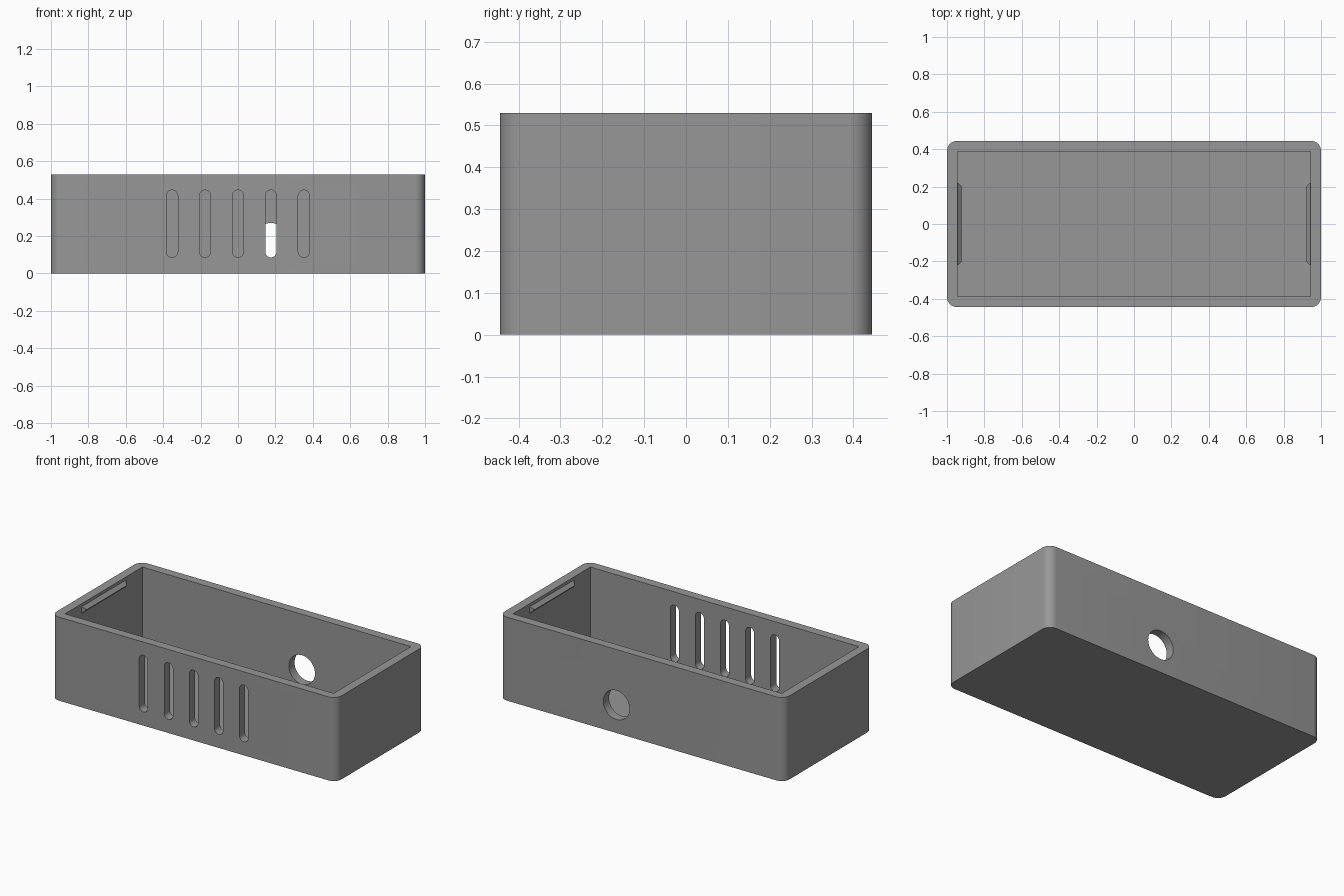
import bpy, bmesh, math

if "Cube" in bpy.data.objects:
    bpy.data.objects.remove(bpy.data.objects["Cube"])

grey = bpy.data.materials.new("plain_grey")
grey.diffuse_color = (0.31, 0.31, 0.31, 1)
grey.use_nodes = True
grey.node_tree.nodes["Principled BSDF"].inputs["Base Color"].default_value = grey.diffuse_color

X, Y, H = 1.0, 0.445, 0.53       # outer half sizes and height
IX, IY, FLOOR = 0.943, 0.388, 0.057   # cavity half sizes and floor thickness


def prism(name, profile, place, depth):
    """Extrude a 2D profile; place(u, v, d) maps it into space."""
    bm = bmesh.new()
    rings = [[bm.verts.new(place(u, v, d)) for u, v in profile] for d in depth]
    bm.faces.new(rings[0])
    bm.faces.new(rings[1])
    n = len(profile)
    for i in range(n):
        j = (i + 1) % n
        bm.faces.new((rings[0][i], rings[0][j], rings[1][j], rings[1][i]))
    bmesh.ops.recalc_face_normals(bm, faces=bm.faces)
    mesh = bpy.data.meshes.new(name)
    bm.to_mesh(mesh)
    bm.free()
    mesh.materials.append(grey)
    ob = bpy.data.objects.new(name, mesh)
    bpy.context.collection.objects.link(ob)
    return ob


def rounded(cx, cy, hx, hy, r, steps):
    """Rounded rectangle outline."""
    pts = []
    for k, (sx, sy) in enumerate(((1, 1), (-1, 1), (-1, -1), (1, -1))):
        for i in range(steps + 1):
            a = math.pi / 2 * (k + i / steps)
            p = (cx + sx * (hx - r) + r * math.cos(a), cy + sy * (hy - r) + r * math.sin(a))
            if not pts or math.dist(p, pts[-1]) > 1e-5:
                pts.append(p)
    if math.dist(pts[0], pts[-1]) < 1e-5:
        pts.pop()
    return pts


def flat(u, v, d):
    return (u, v, d)


def upright(u, v, d):
    return (u, d, v)


# Tray body with rounded vertical corners
body = prism("case_body", rounded(0, 0, X, Y, 0.055, 8), flat, (0, H))

# Cavity, five vent slots in the front, one cable hole in the back
cutters = [prism("cavity_cutter", [(-IX, -IY), (IX, -IY), (IX, IY), (-IX, IY)], flat, (FLOOR, H + 0.2))]
for i in range(-2, 3):
    cutters.append(prism("vent_cutter", rounded(i * 0.176, 0.266, 0.03, 0.18, 0.03, 8),
                         upright, (-Y - 0.1, -IY + 0.1)))
cutters.append(prism("cable_hole_cutter", rounded(0.177, 0.178, 0.092, 0.092, 0.092, 12),
                     upright, (IY - 0.1, Y + 0.1)))

for c in cutters:
    mod = body.modifiers.new(c.name, 'BOOLEAN')
    mod.operation = 'DIFFERENCE'
    mod.solver = 'EXACT'
    mod.object = c
bpy.context.view_layer.update()
cut = bpy.data.meshes.new_from_object(body.evaluated_get(bpy.context.evaluated_depsgraph_get()))
body.modifiers.clear()
body.data = cut
for c in cutters:
    bpy.data.objects.remove(c)
bpy.ops.object.select_all(action='DESELECT')
body.select_set(True)
bpy.context.view_layer.objects.active = body
bpy.ops.object.shade_smooth_by_angle(angle=math.radians(30))

# Snap ribs on both end walls: wedge section with tapered ends
for side, label in ((-1, "left"), (1, "right")):
    rib = prism(label + "_snap_rib", [(0.004, 0.515), (-0.022, 0.49), (0.004, 0.465)],
                lambda u, v, d: (side * (IX + u), d, v), (-0.225, 0.225))
    for v in rib.data.vertices:
        if abs(v.co.x) < IX:
            v.co.y *= 0.2 / 0.225
